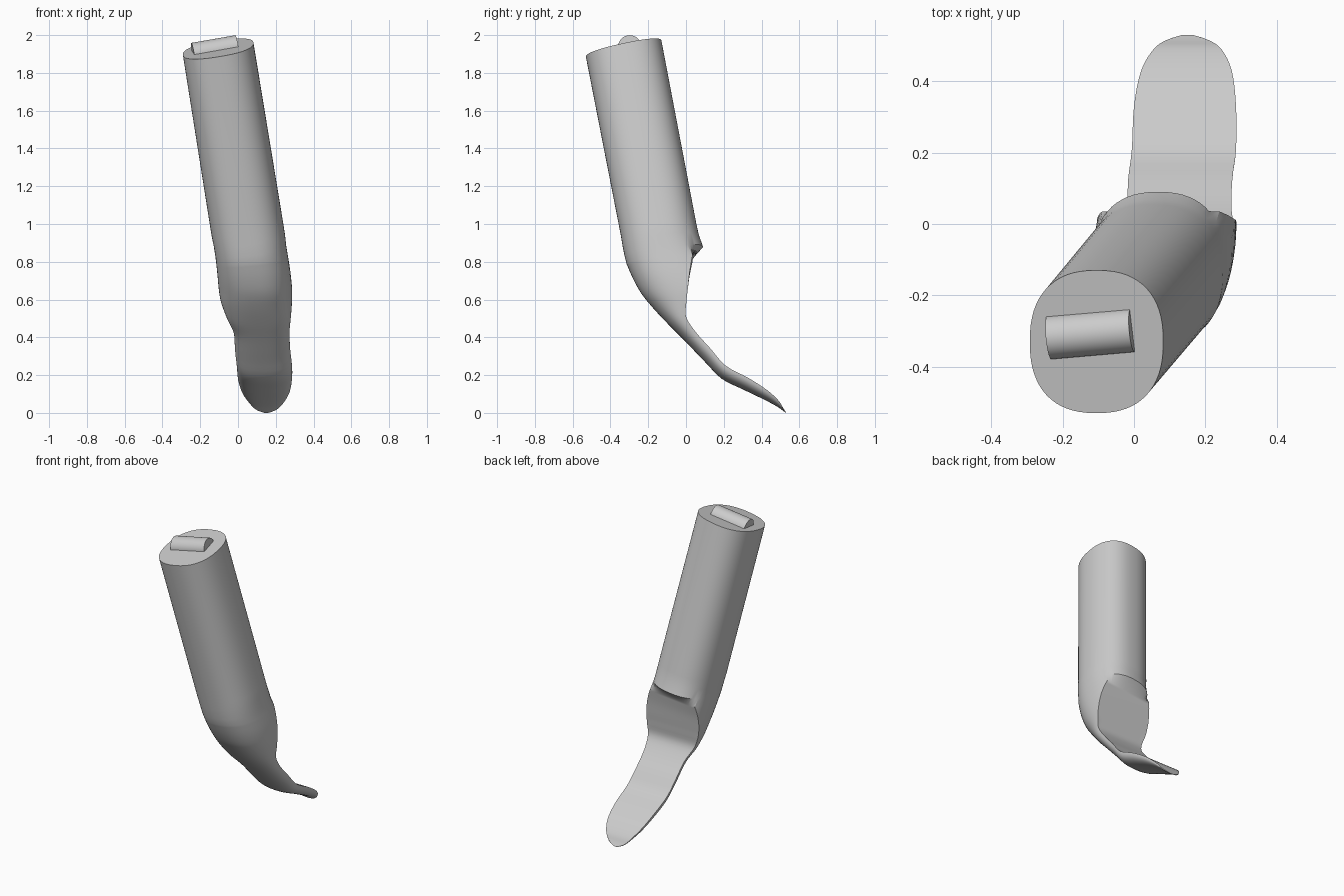
import bpy, bmesh, math
from mathutils import Vector

if "Cube" in bpy.data.objects:
    bpy.data.objects.remove(bpy.data.objects["Cube"])

grey = bpy.data.materials.new("plain_grey")
grey.use_nodes = True
COLOUR = (0.6, 0.6, 0.6, 1)
grey.diffuse_color = COLOUR
grey.node_tree.nodes["Principled BSDF"].inputs["Base Color"].default_value = COLOUR

POWER = 2.4      # squareness of the rounded section
FRONT, BACK = 44, 20


def make_object(name, bm):
    bmesh.ops.recalc_face_normals(bm, faces=bm.faces)
    mesh = bpy.data.meshes.new(name)
    bm.to_mesh(mesh)
    bm.free()
    mesh.materials.append(grey)
    obj = bpy.data.objects.new(name, mesh)
    bpy.context.collection.objects.link(obj)
    bpy.ops.object.select_all(action='DESELECT')
    obj.select_set(True)
    bpy.context.view_layer.objects.active = obj
    bpy.ops.object.shade_smooth_by_angle(angle=math.radians(32))
    return obj


def section(front_y, front_z, back_y, back_z, cx, w, cut, tilt, rounded):
    """Rounded outline with a round back, or a back cut flat at height cut."""
    corner = math.asin(max(cut, 0) ** (POWER / 2))

    def outline(a):
        c, s = math.cos(a), math.sin(a)
        return [math.copysign(abs(k) ** (2 / POWER), k) for k in (c, s)]

    sweep = math.pi + 2 * corner
    uv = [outline(corner - sweep * i / FRONT) for i in range(FRONT + 1)]
    left, right = uv[-1], uv[0]
    for i in range(1, BACK):
        f = i / BACK
        if rounded:
            uv.append(outline(math.pi - corner - (math.pi - 2 * corner) * f))
        else:
            uv.append([left[0] + (right[0] - left[0]) * f, cut])
    span = 2 if rounded else 1 + cut
    pts = []
    for u, v in uv:
        t = (v + 1) / span
        pts.append((cx + w * u, front_y + (back_y - front_y) * t,
                    front_z + (back_z - front_z) * t + tilt * w * u))
    return pts


def spline(rows, steps):
    """Smooth interpolation through the station rows."""
    out = []
    for i in range(len(rows) - 1):
        a, b, c, d = (rows[min(max(i + k, 0), len(rows) - 1)] for k in (-1, 0, 1, 2))
        for j in range(steps):
            t = j / steps
            out.append([q + 0.5 * t * (r - p + t * (2 * p - 5 * q + 4 * r - s
                        + t * (3 * (q - r) + s - p))) for p, q, r, s in zip(a, b, c, d)])
    return out + [rows[-1]]


# Stations: front y, front z, back y, back z, centre x, half width, cut, tilt
grip = [
    (-.53, 1.885, -.13, 1.97, -.105, .187, .6, .16),
    (-.345, .94, .055, 1.0, .05, .19, .6, .16),
    (-.337, .89, .068, .94, .06, .189, .6, .15),
    (-.325, .83, .09, .88, .068, .188, .6, .13),
]
scoop = [
    (-.315, .79, .035, .82, .075, .19, .6, .1),
    (-.28, .71, .02, .74, .085, .193, .35, .05),
    (-.235, .63, .01, .66, .092, .194, .1, 0),
    (-.17, .55, .002, .59, .098, .188, 0, 0),
    (-.09, .465, 0, .51, .11, .17, 0, 0),
    (-.01, .385, .05, .43, .125, .148, 0, 0),
    (.1, .27, .13, .34, .13, .146, 0, 0),
    (.19, .18, .21, .25, .14, .146, 0, 0),
    (.3, .125, .33, .185, .143, .143, 0, 0),
    (.41, .072, .43, .12, .147, .127, 0, 0),
    (.48, .035, .49, .065, .15, .095, 0, 0),
    (.515, .01, .515, .025, .15, .06, 0, 0),
    (.53, 0, .53, .002, .15, .015, 0, 0),
]

# Body: round grip, notch lip and flat-backed scoop in one loft
rings = [section(*row, True) for row in grip]
rings += [section(*row, False) for row in spline(scoop, 4)]
bm = bmesh.new()
loops = [[bm.verts.new(p) for p in ring] for ring in rings]
for a, b in zip(loops, loops[1:]):
    for i in range(len(a)):
        k = (i + 1) % len(a)
        bm.faces.new((a[i], a[k], b[k], b[i]))
bm.faces.new(loops[0])
bm.faces.new(loops[-1])
make_object("grip_and_scoop", bm)

# Half-sunk round bar on the end of the grip
bm = bmesh.new()
bmesh.ops.create_cone(bm, cap_ends=True, segments=48, radius1=.062, radius2=.062, depth=.238)
bar = make_object("end_bar", bm)
bar.rotation_mode = 'QUATERNION'
bar.rotation_quaternion = Vector((.23, .02, .04)).to_track_quat('Z', 'Y')
bar.location = (-.12, -.307, 1.918)
